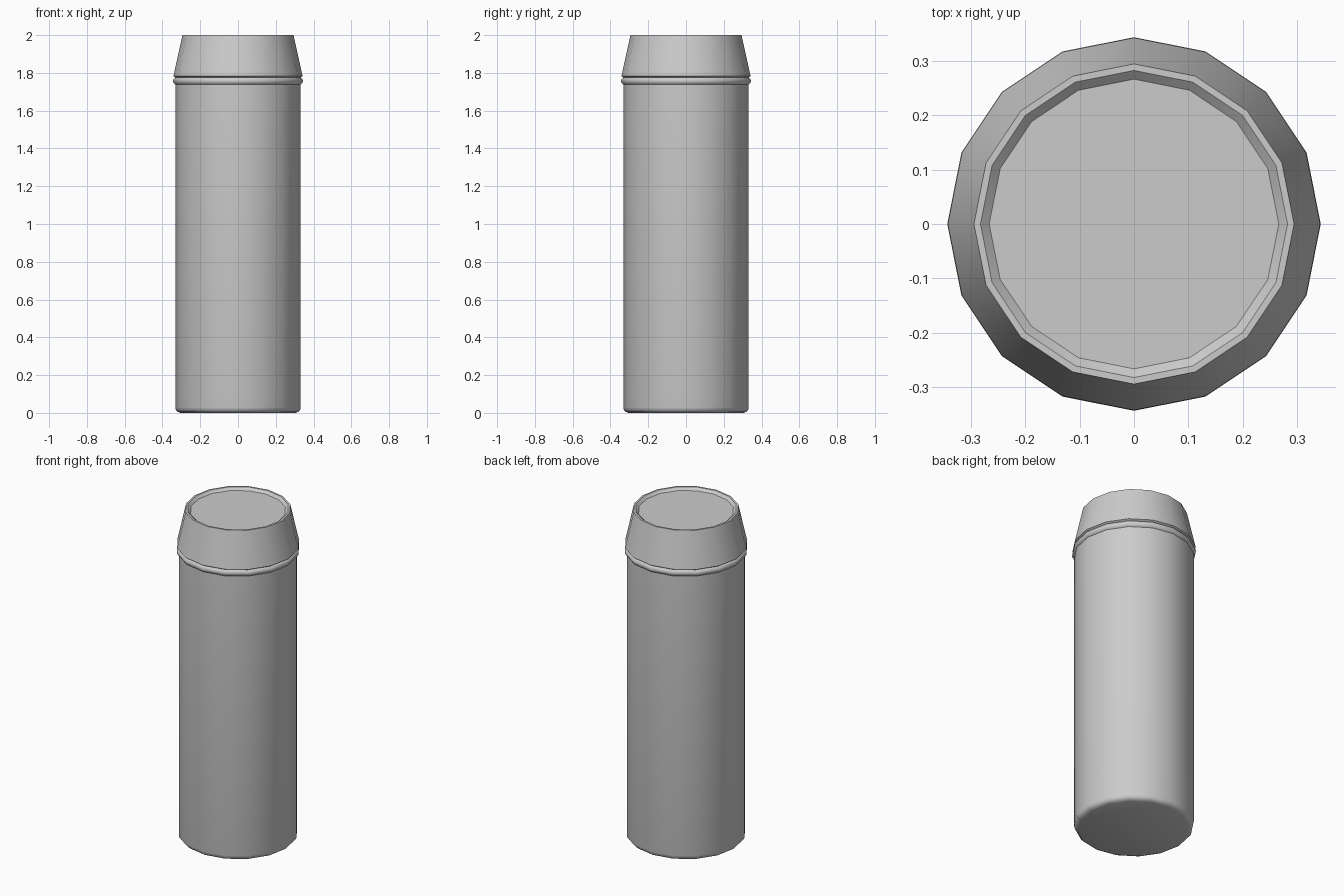
import bpy, bmesh, math

if "Cube" in bpy.data.objects:
    bpy.data.objects.remove(bpy.data.objects["Cube"])

SIDES = 16


def lathe(name, profile):
    """Revolve (radius, z) points around z and close both ends with flat caps."""
    bm = bmesh.new()
    rings = []
    for r, z in profile:
        rings.append([bm.verts.new((r * math.cos(2 * math.pi * i / SIDES),
                                    r * math.sin(2 * math.pi * i / SIDES), z))
                      for i in range(SIDES)])
    for a, b in zip(rings, rings[1:]):
        for i in range(SIDES):
            j = (i + 1) % SIDES
            bm.faces.new((a[i], a[j], b[j], b[i]))
    bm.faces.new(rings[0][::-1])
    bm.faces.new(rings[-1])
    mesh = bpy.data.meshes.new(name)
    bm.to_mesh(mesh)
    bm.free()
    obj = bpy.data.objects.new(name, mesh)
    bpy.context.collection.objects.link(obj)
    bpy.ops.object.select_all(action='DESELECT')
    obj.select_set(True)
    bpy.context.view_layer.objects.active = obj
    bpy.ops.object.shade_smooth_by_angle(angle=math.radians(40))
    return obj


lathe("canister", [
    # rounded base and straight body
    (0.304, 0.0), (0.320, 0.006), (0.329, 0.016), (0.332, 0.03), (0.332, 1.738),
    # bead around the neck
    (0.338, 1.743), (0.343, 1.752), (0.343, 1.762), (0.338, 1.771), (0.331, 1.776),
    # tapered cap with overhanging lower edge
    (0.342, 1.783), (0.294, 2.0),
    # flat rim and shallow recessed lid
    (0.282, 2.0), (0.266, 1.985),
])
